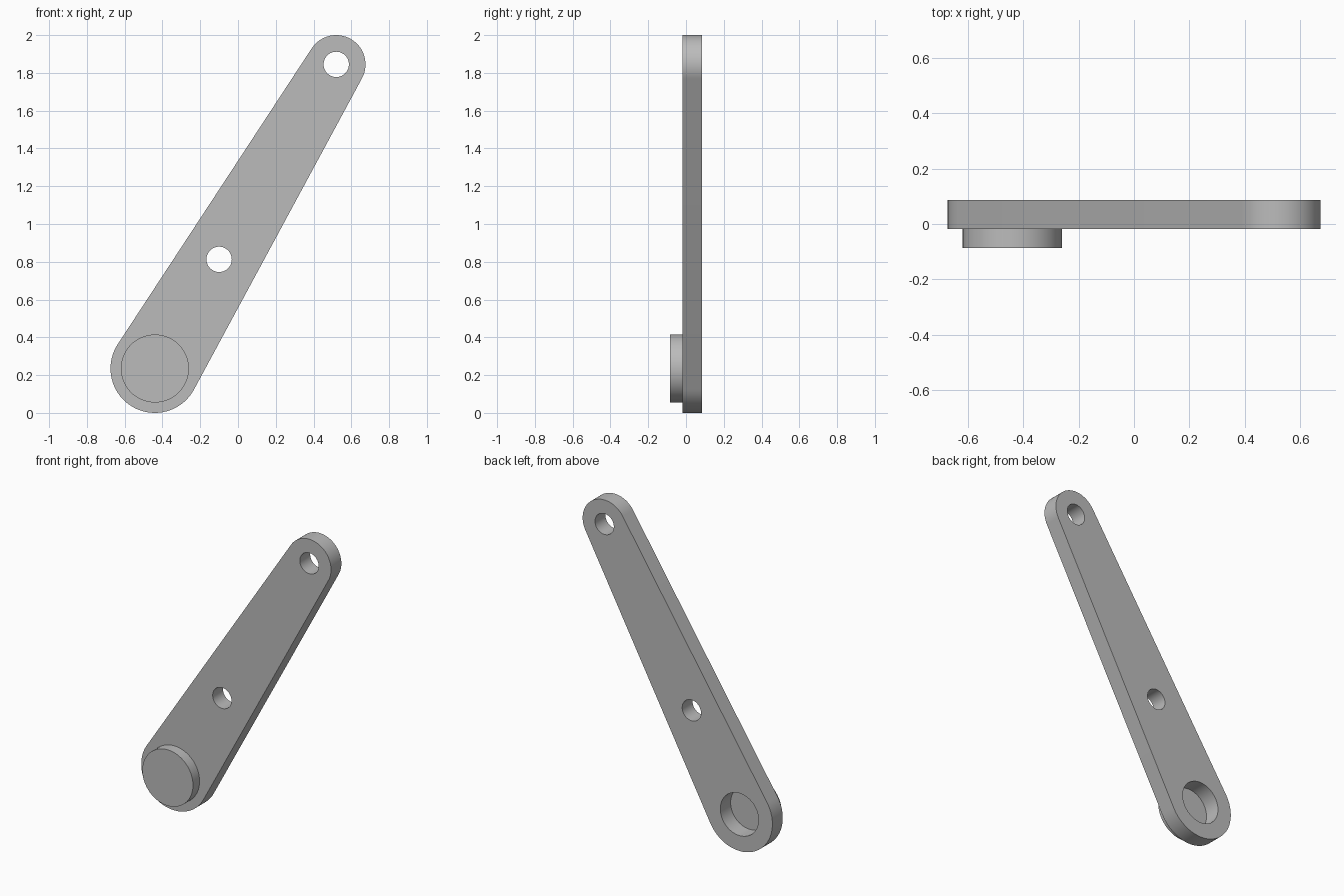
import bpy, bmesh, math
from mathutils import Vector

if "Cube" in bpy.data.objects:
    bpy.data.objects.remove(bpy.data.objects["Cube"], do_unlink=True)

# Key dimensions (x, z centres)
BIG, BIG_R = Vector((-0.44, 0.235)), 0.235
TIP, TIP_R = Vector((0.52, 1.845)), 0.155
MID = Vector((-0.10, 0.813))
HOLE_R, POCKET_R, BOSS_R = 0.067, 0.136, 0.18
FRONT, PLATE_FRONT, BACK = -0.086, -0.019, 0.086

grey = bpy.data.materials.new("plain grey")
grey.use_nodes = True
colour = (0.5, 0.5, 0.5, 1)
grey.diffuse_color = colour
grey.node_tree.nodes["Principled BSDF"].inputs["Base Color"].default_value = colour


def arc(centre, radius, start, end, steps):
    """Points along an arc, both ends included."""
    angles = [start + (end - start) * i / steps for i in range(steps + 1)]
    return [centre + radius * Vector((math.cos(a), math.sin(a))) for a in angles]


def circle(centre, radius):
    return arc(centre, radius, 0, math.tau, 64)[:-1]


def slab(name, loops, y_front, y_back):
    """Fill the outline (with hole loops) and extrude it from front to back."""
    bm = bmesh.new()
    edges = []
    for loop in loops:
        verts = [bm.verts.new((p.x, y_front, p.y)) for p in loop]
        edges += [bm.edges.new((v, verts[i - 1])) for i, v in enumerate(verts)]
    bmesh.ops.triangle_fill(bm, edges=edges, use_beauty=True, normal=(0, -1, 0))
    result = bmesh.ops.extrude_face_region(bm, geom=bm.faces[:], use_keep_orig=True)
    moved = [g for g in result["geom"] if isinstance(g, bmesh.types.BMVert)]
    bmesh.ops.translate(bm, verts=moved, vec=(0, y_back - y_front, 0))
    bmesh.ops.recalc_face_normals(bm, faces=bm.faces[:])
    mesh = bpy.data.meshes.new(name)
    bm.to_mesh(mesh)
    bm.free()
    mesh.materials.append(grey)
    obj = bpy.data.objects.new(name, mesh)
    bpy.context.collection.objects.link(obj)
    bpy.ops.object.select_all(action="DESELECT")
    obj.select_set(True)
    bpy.context.view_layer.objects.active = obj
    bpy.ops.object.shade_smooth_by_angle(angle=math.radians(30))
    return obj


# Tapered arm: two end arcs joined by their common tangents
axis = TIP - BIG
heading = math.atan2(axis.y, axis.x)
spread = math.acos((BIG_R - TIP_R) / axis.length)
outline = arc(TIP, TIP_R, heading - spread, heading + spread, 32)
outline += arc(BIG, BIG_R, heading + spread, heading + math.tau - spread, 36)
slab("arm", [outline, circle(TIP, HOLE_R), circle(MID, HOLE_R),
             circle(BIG, POCKET_R)], PLATE_FRONT, BACK)

# Round boss on the front, closing the pocket that opens at the back
slab("boss", [circle(BIG, BOSS_R)], FRONT, PLATE_FRONT)
